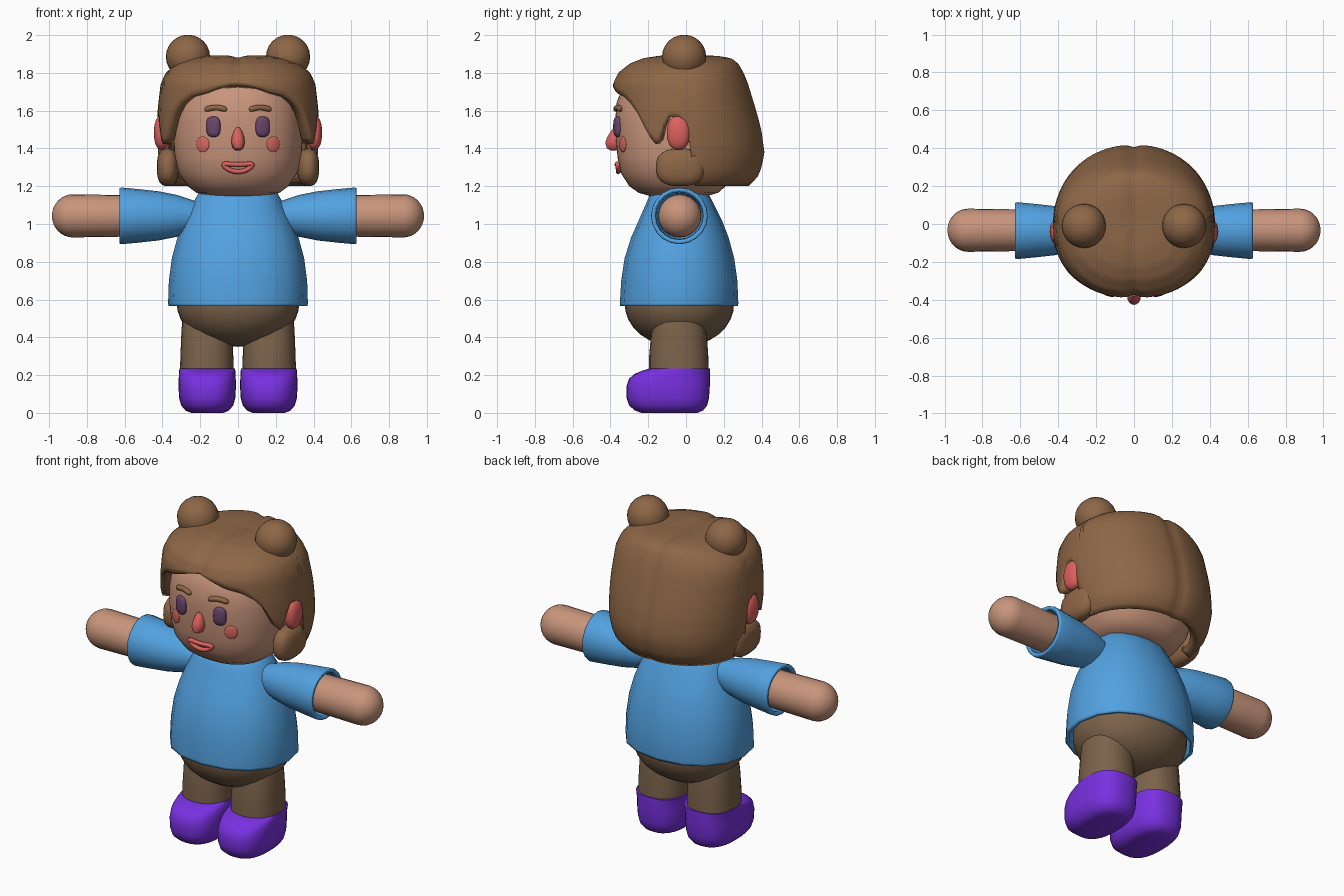
import bpy, bmesh, math
from mathutils import Matrix, Vector

if "Cube" in bpy.data.objects:
    bpy.data.objects.remove(bpy.data.objects["Cube"])


def material(name, rgb):
    m = bpy.data.materials.new(name)
    m.diffuse_color = (*rgb, 1.0)
    m.use_nodes = True
    m.node_tree.nodes["Principled BSDF"].inputs["Base Color"].default_value = m.diffuse_color
    return m


SKIN = material("skin", (0.58, 0.30, 0.20))
HAIR = material("hair_brown", (0.27, 0.135, 0.062))
SHIRT = material("shirt_blue", (0.085, 0.36, 0.75))
PANTS = material("pants_brown", (0.20, 0.125, 0.07))
SHOE = material("shoe_purple", (0.19, 0.03, 0.75))
RED = material("soft_red", (0.73, 0.12, 0.11))
CHEEK = material("cheek_red", (0.68, 0.13, 0.11))
EYE = material("eye_purple", (0.14, 0.06, 0.15))


def finish(obj, mat, mirror=False, solid=0.0, angle=45):
    obj.data.materials.append(mat)
    bpy.ops.object.select_all(action='DESELECT')
    obj.select_set(True)
    bpy.context.view_layer.objects.active = obj
    if obj.type == 'CURVE':
        bpy.ops.object.convert(target='MESH')
        obj = bpy.context.view_layer.objects.active
    bpy.ops.object.shade_smooth_by_angle(angle=math.radians(angle))
    if solid:
        mod = obj.modifiers.new("thickness", 'SOLIDIFY')
        mod.thickness, mod.offset = solid, -1.0
    if mirror:
        obj.modifiers.new("mirror", 'MIRROR')
    return obj


def add_mesh(name, bm, mat, **kw):
    bmesh.ops.recalc_face_normals(bm, faces=bm.faces[:])
    me = bpy.data.meshes.new(name)
    bm.to_mesh(me)
    bm.free()
    obj = bpy.data.objects.new(name, me)
    bpy.context.collection.objects.link(obj)
    return finish(obj, mat, **kw)


def lerp_table(table, key):
    """Interpolate rows of (key, a, b, ...) sorted by key."""
    for a, b in zip(table, table[1:]):
        if key <= b[0]:
            t = max(0, (key - a[0]) / (b[0] - a[0]))
            return [p + (q - p) * t for p, q in zip(a, b)]
    return list(table[-1])


def spow(v, e):
    return math.copysign(abs(v) ** e, v)


def loft(name, rings, mat, sides=32, n=2.0, cx=0.0, caps=(True, True), matrix=None, **kw):
    """Stack rings of (z, half width, front y, back y)."""
    bm = bmesh.new()
    loops = []
    for z, rx, y0, y1 in rings:
        loop = []
        for i in range(sides):
            a = 2 * math.pi * i / sides
            x = cx + rx * spow(math.sin(a), 2 / n)
            y = (y0 + y1) / 2 - (y1 - y0) / 2 * spow(math.cos(a), 2 / n)
            loop.append(bm.verts.new((x, y, z)))
        loops.append(loop)
    for a, b in zip(loops, loops[1:]):
        for i in range(sides):
            j = (i + 1) % sides
            bm.faces.new((a[i], a[j], b[j], b[i]))
    if caps[0]:
        bm.faces.new(loops[0])
    if caps[1]:
        bm.faces.new(loops[-1])
    if matrix:
        bm.transform(matrix)
    return add_mesh(name, bm, mat, **kw)


def blob(name, center, radii, mat, n=2.0, turn=0.0, segs=24, **kw):
    """Ellipsoid, squarer for larger n."""
    bm = bmesh.new()
    bmesh.ops.create_uvsphere(bm, u_segments=segs, v_segments=segs // 2, radius=1.0)
    for v in bm.verts:
        k = sum(abs(c) ** n for c in v.co) ** (-1 / n)
        v.co = Vector([c * k * r for c, r in zip(v.co, radii)])
    bm.transform(Matrix.Translation(center) @ Matrix.Rotation(turn, 4, 'Z'))
    return add_mesh(name, bm, mat, **kw)


def tube(name, points, radius, mat, closed=False, **kw):
    cu = bpy.data.curves.new(name, 'CURVE')
    cu.dimensions = '3D'
    cu.bevel_depth, cu.bevel_resolution, cu.use_fill_caps = radius, 3, True
    sp = cu.splines.new('POLY')
    sp.points.add(len(points) - 1)
    for p, q in zip(sp.points, points):
        p.co = (*q, 1.0)
        p.radius = 1.0 if closed or q not in (points[0], points[-1]) else 0.5
    sp.use_cyclic_u = closed
    obj = bpy.data.objects.new(name, cu)
    bpy.context.collection.objects.link(obj)
    return finish(obj, mat, **kw)


# Head
HEAD = [(1.148, .15, -.19, .11), (1.165, .22, -.25, .17), (1.20, .267, -.30, .21),
        (1.27, .315, -.345, .25), (1.35, .335, -.362, .27), (1.45, .342, -.372, .28),
        (1.55, .34, -.375, .285), (1.65, .325, -.366, .28), (1.75, .28, -.32, .25),
        (1.82, .15, -.2, .15)]
loft("head", HEAD, SKIN, sides=48, n=2.4)


def face_y(x, z):
    _, rx, y0, y1 = lerp_table(HEAD, z)
    return (y0 + y1) / 2 - (y1 - y0) / 2 * (1 - abs(x / rx) ** 2.4) ** (1 / 2.4)


def face_turn(x, z):
    return math.atan2(face_y(x + .02, z) - face_y(x - .02, z), .04)


# Facial features
blob("eyes", (.13, face_y(.13, 1.515), 1.515), (.038, .022, .054), EYE, n=3,
     turn=face_turn(.13, 1.515), mirror=True)
blob("cheeks", (.187, face_y(.187, 1.422), 1.422), (.038, .01, .042), CHEEK,
     turn=face_turn(.187, 1.422), mirror=True)
loft("nose", [(1.39, .012, -.40, -.35), (1.40, .027, -.419, -.35), (1.43, .036, -.427, -.34),
              (1.46, .033, -.417, -.34), (1.49, .022, -.398, -.35), (1.51, .01, -.383, -.36)],
     RED, sides=16)
brow = [(.06 + .0115 * i, 1.604 + .013 * math.sin(math.pi * i / 10)) for i in range(11)]
tube("eyebrows", [(x, face_y(x, z) - .004, z) for x, z in brow], .015, HAIR, mirror=True)
lips = []
for i in range(32):
    a = 2 * math.pi * i / 32
    x = .075 * math.cos(a)
    lips.append((x, 1.296 + .019 * math.sin(a) + .017 * (x / .075) ** 2))
tube("lips", [(x, face_y(x, z) - .012, z) for x, z in lips], .0125, RED, closed=True)
blob("ears", (.405, -.04, 1.483), (.04, .062, .09), RED, n=2.3, mirror=True)

# Hair shell: rows of (step, z, half width, front depth, back depth), top to bottom
CAP = [(0, 1.892, .01, .01, .01), (1, 1.892, .16, .14, .17), (2, 1.878, .25, .23, .245),
       (3, 1.85, .325, .30, .28), (4, 1.80, .383, .362, .308), (5, 1.74, .41, .39, .332),
       (6, 1.60, .426, .392, .375), (7, 1.50, .428, .388, .402), (8, 1.37, .425, .36, .42),
       (9, 1.26, .405, .33, .392), (10, 1.20, .36, .30, .335)]
# Hem height by angle from the front
HEM = [(0, 1.755), (10, 1.725), (21, 1.695), (35, 1.675), (45, 1.635), (53, 1.58),
       (60, 1.50), (64, 1.45), (68, 1.42), (72, 1.45), (76, 1.54), (79, 1.57),
       (89, 1.57), (93, 1.40), (96, 1.20), (180, 1.20)]
Z_TO_STEP = [(r[1], r[0]) for r in reversed(CAP[1:])]
COLS, ROWS = 96, 24
bm = bmesh.new()
grid = []
for i in range(COLS):
    deg = 360 * i / COLS
    a = math.radians(deg)
    last = lerp_table(Z_TO_STEP, lerp_table(HEM, min(deg, 360 - deg))[1])[1]
    col = []
    for j in range(ROWS + 1):
        _, z, rx, yf, yb = lerp_table(CAP, last * j / ROWS)
        n, depth = (2.3, yf) if math.cos(a) > 0 else (2.1, yb)
        x = rx * spow(math.sin(a), 2 / n)
        groove = math.exp(-(x / .03) ** 2)  # centre parting
        y = -depth * spow(math.cos(a), 2 / n) * (1 - .03 * groove)
        col.append(bm.verts.new((x, y, z - .012 * groove * (z > 1.7))))
    grid.append(col)
for i in range(COLS):
    a, b = grid[i], grid[(i + 1) % COLS]
    for j in range(ROWS):
        bm.faces.new((a[j], a[j + 1], b[j + 1], b[j]))
bm.faces.new([c[0] for c in grid])
add_mesh("hair", bm, HAIR, solid=.06, angle=60)
blob("hair_side_curls", (.372, -.03, 1.30), (.058, .13, .10), HAIR, n=2.6, mirror=True)
blob("hair_buns", (.265, -.01, 1.885), (.117, .117, .117), HAIR, mirror=True)

# Shirt body and sleeves
loft("shirt", [(.565, .368, -.35, .275), (.58, .37, -.35, .277), (.70, .366, -.343, .272),
               (.82, .35, -.325, .255), (.93, .32, -.29, .225), (1.02, .285, -.25, .19),
               (1.10, .245, -.215, .15), (1.17, .205, -.185, .115), (1.19, .17, -.15, .08)],
     SHIRT, sides=16, n=2.2, caps=(False, True), solid=.02, angle=50)


def arm_rings(rows, cy=-.035):
    return [(x, r, cy - r, cy + r) for x, r in rows]


SIDEWAYS = Matrix.Translation((0, 0, 1.043)) @ Matrix.Rotation(math.pi / 2, 4, 'Y')
loft("sleeves", arm_rings([(.15, .06), (.24, .083), (.32, .11), (.42, .13), (.52, .141),
                           (.615, .15), (.627, .147)]),
     SHIRT, sides=20, caps=(True, False), matrix=SIDEWAYS, mirror=True, solid=.022, angle=50)

# Arms with rounded ends
R = .114
tip = [(.875 + .11 * math.sin(t * math.pi / 16), R * math.cos(t * math.pi / 16)) for t in range(8)]
loft("arms", arm_rings([(.3, .08), (.6, R - .004)] + tip + [(.985, .004)], -.033),
     SKIN, sides=24, matrix=SIDEWAYS, mirror=True)

# Hips, legs and shoes
blob("hips", (0, -.035, .585), (.325, .29, .235), PANTS, n=2.1, segs=32)
loft("legs", [(.19, .143, -.195, .12), (.30, .14, -.195, .118), (.42, .135, -.185, .11),
              (.50, .13, -.17, .10), (.58, .115, -.15, .08)],
     PANTS, sides=24, n=2.3, cx=.165, mirror=True)
loft("shoes", [(0.0, .085, -.235, .06), (.012, .115, -.27, .09), (.04, .138, -.302, .112),
               (.08, .149, -.315, .122), (.14, .152, -.315, .126), (.18, .151, -.302, .128),
               (.205, .15, -.275, .128), (.222, .149, -.235, .128), (.235, .147, -.195, .127)],
     SHOE, sides=32, n=2.6, cx=.163, mirror=True)
